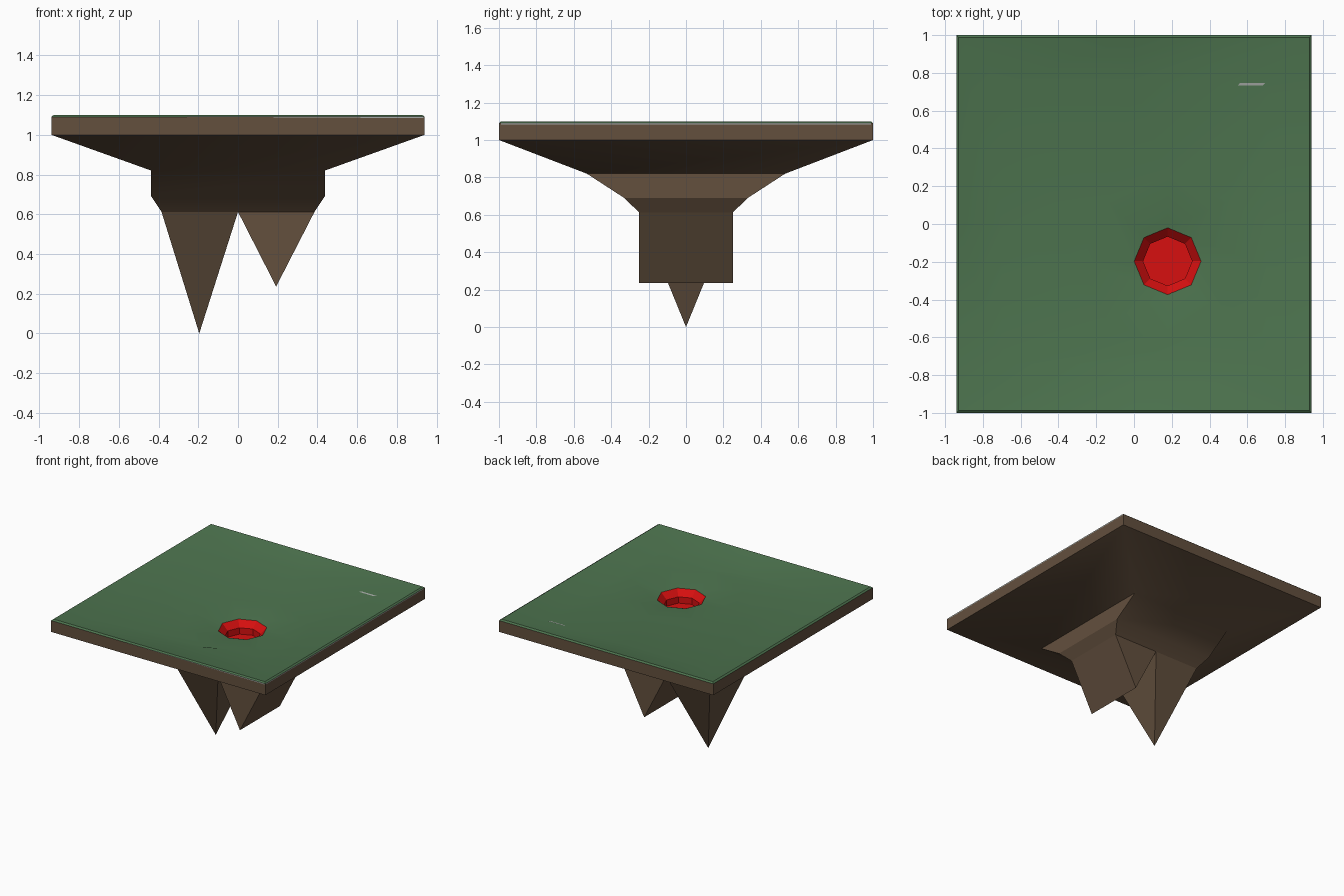
import bpy, bmesh, math

if "Cube" in bpy.data.objects:
    bpy.data.objects.remove(bpy.data.objects["Cube"])


def material(name, rgb):
    m = bpy.data.materials.new(name)
    m.diffuse_color = (*rgb, 1.0)
    m.use_nodes = True
    m.node_tree.nodes["Principled BSDF"].inputs["Base Color"].default_value = m.diffuse_color
    return m


EARTH = material("earth brown", (0.125, 0.080, 0.048))
GRASS = material("grass green", (0.075, 0.175, 0.078))
RED = material("bright red", (0.68, 0.005, 0.005))
GREY = material("pale grey", (0.38, 0.40, 0.38))


def add_object(name, verts, faces, mat, smooth=False):
    mesh = bpy.data.meshes.new(name)
    mesh.from_pydata(verts, [], faces)
    bm = bmesh.new()
    bm.from_mesh(mesh)
    if smooth or len(faces) > 1:
        bmesh.ops.dissolve_degenerate(bm, dist=1e-5, edges=bm.edges)
    bm.to_mesh(mesh)
    bm.free()
    mesh.materials.append(mat)
    obj = bpy.data.objects.new(name, mesh)
    bpy.context.collection.objects.link(obj)
    if smooth:
        bpy.ops.object.select_all(action='DESELECT')
        obj.select_set(True)
        bpy.context.view_layer.objects.active = obj
        bpy.ops.object.shade_smooth_by_angle(angle=math.radians(30))
    return obj


def loft(name, rings, mat, smooth=False, cap=False, flip=False):
    """Skin a stack of equal-length rings; the last one may be capped."""
    n = len(rings[0])
    verts = [v for ring in rings for v in ring]
    faces = []
    for r in range(len(rings) - 1):
        a, b = r * n, (r + 1) * n
        for i in range(n):
            j = (i + 1) % n
            faces.append((a + i, a + j, b + j, b + i))
    if cap:
        faces.append(tuple((len(rings) - 1) * n + i for i in range(n)))
    if flip:
        faces = [f[::-1] for f in faces]
    return add_object(name, verts, faces, mat, smooth)


def rect(hx, hy, z):
    return [(hx, -hy, z), (hx, hy, z), (-hx, hy, z), (-hx, -hy, z)]


def rect8(hx, hy, z):
    """Rectangle with edge midpoints, starting at +x."""
    signs = [(1, 0), (1, 1), (0, 1), (-1, 1), (-1, 0), (-1, -1), (0, -1), (1, -1)]
    return [(hx * sx, hy * sy, z) for sx, sy in signs]


HOLE = (0.178, -0.197)


def octagon(r, z):
    return [(HOLE[0] + r * math.cos(k * math.pi / 4),
             HOLE[1] + r * math.sin(k * math.pi / 4), z) for k in range(8)]


# Earth slab tapering down to the root block
loft("earth_body",
     [rect(0.94, 1.0, 1.09), rect(0.94, 1.0, 1.0), rect(0.437, 0.53, 0.82),
      rect(0.437, 0.33, 0.69), rect(0.385, 0.25, 0.612)],
     EARTH, smooth=True, flip=True)

# Dished grass top with a shallow dip round the hole
loft("grass_top",
     [rect8(0.94, 1.0, 1.09), rect8(0.928, 0.988, 1.1), rect8(0.70, 0.74, 1.05),
      octagon(0.45, 1.042), octagon(0.176, 1.012)],
     GRASS, smooth=True)

# Red faceted pit: sloped lip, straight wall, floor
loft("red_pit",
     [octagon(0.177, 1.013), octagon(0.13, 0.965), octagon(0.13, 0.915)],
     RED, cap=True)

# Long pointed spike under the left half
Z = 0.612
add_object("pointed_spike",
           [(-0.385, -0.25, Z), (0, -0.25, Z), (0, 0.25, Z), (-0.385, 0.25, Z),
            (-0.195, 0, 0)],
           [(1, 0, 4), (2, 1, 4), (3, 2, 4), (0, 3, 4)], EARTH)

# Shorter wedge under the right half
add_object("wedge_spike",
           [(0, -0.25, Z), (0.385, -0.25, Z), (0.385, 0.25, Z), (0, 0.25, Z),
            (0.192, -0.25, 0.236), (0.192, 0.25, 0.236)],
           [(1, 0, 4), (3, 2, 5), (2, 1, 4, 5), (0, 3, 5, 4)], EARTH)

# Thin pale trims along the front and right rims
add_object("front_trim",
           [(-0.28, -1.001, 1.091), (0.935, -1.001, 1.084),
            (0.935, -1.001, 1.092), (-0.28, -1.001, 1.092)],
           [(0, 1, 2, 3)], GREY)
add_object("right_trim",
           [(0.941, -0.99, 1.084), (0.941, 0.99, 1.084),
            (0.941, 0.99, 1.092), (0.941, -0.99, 1.092)],
           [(0, 1, 2, 3)], GREY)

# Small pale sliver lying on the grass
add_object("grass_sliver",
           [(0.55, 0.732, 1.054), (0.68, 0.732, 1.054),
            (0.695, 0.746, 1.056), (0.56, 0.746, 1.056)],
           [(0, 1, 2, 3)], GREY)
